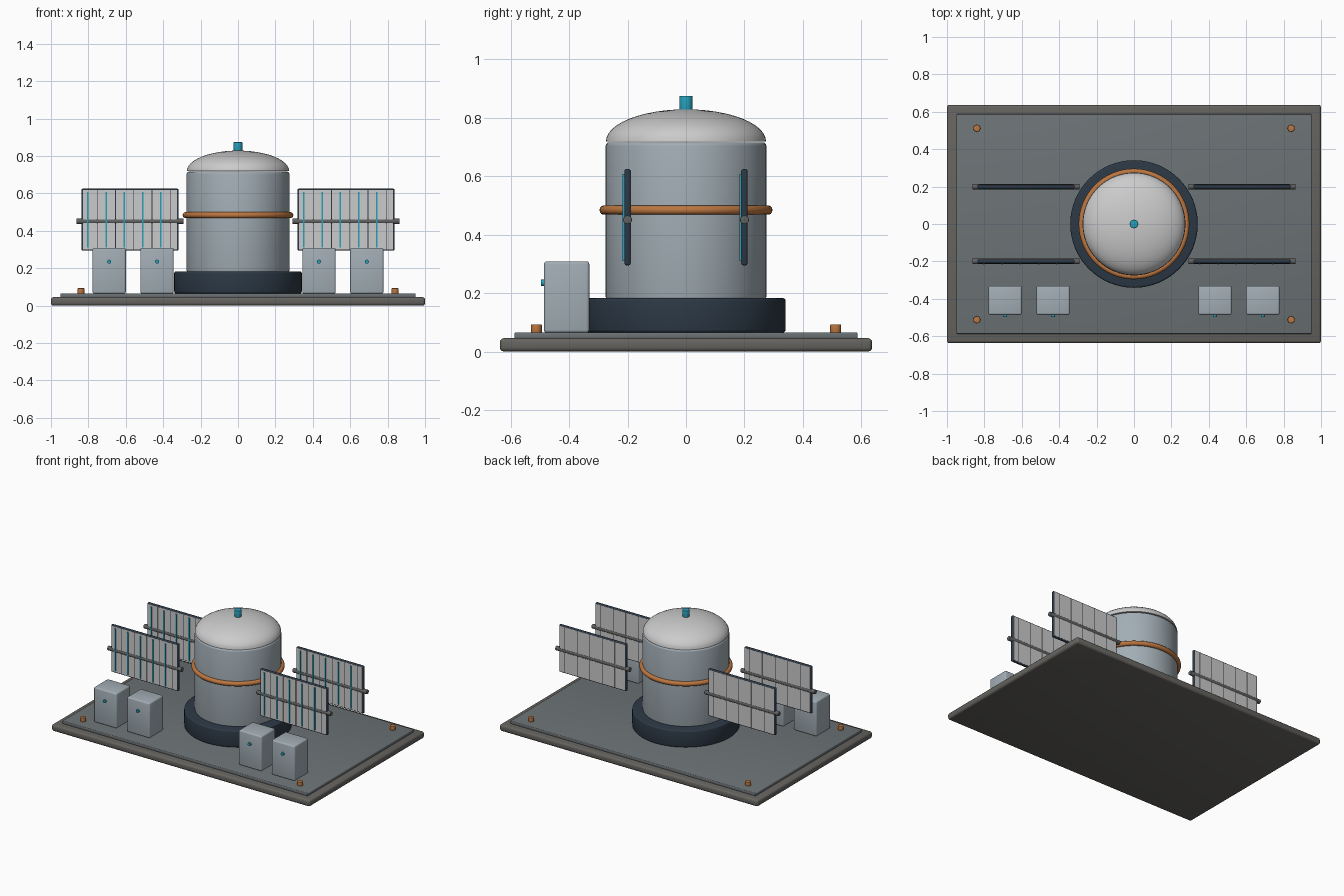
import bpy, math

if "Cube" in bpy.data.objects:
    bpy.data.objects.remove(bpy.data.objects["Cube"])


def mat(name, rgb):
    m = bpy.data.materials.new(name)
    m.diffuse_color = (*rgb, 1)
    m.use_nodes = True
    m.node_tree.nodes["Principled BSDF"].inputs["Base Color"].default_value = m.diffuse_color
    return m


STONE = mat("warm_grey", (0.13, 0.125, 0.115))
DECK = mat("deck_grey", (0.15, 0.17, 0.18))
NAVY = mat("navy", (0.025, 0.04, 0.06))
STEEL = mat("steel_blue", (0.36, 0.42, 0.46))
COPPER = mat("copper", (0.5, 0.18, 0.05))
TEAL = mat("teal", (0.02, 0.35, 0.5))
ROD = mat("rod_grey", (0.12, 0.12, 0.12))


def finish(name, m, bevel=0.0, segs=3):
    o = bpy.context.object
    o.name = name
    if m:
        o.data.materials.append(m)
    if bevel:
        b = o.modifiers.new("bevel", 'BEVEL')
        b.width, b.segments, b.limit_method = bevel, segs, 'ANGLE'
        bpy.ops.object.modifier_apply(modifier="bevel")
    bpy.ops.object.shade_smooth_by_angle(angle=math.radians(35))
    return o


def box(name, lo, hi, m=None, bevel=0.0):
    bpy.ops.mesh.primitive_cube_add(size=1, location=[(a + b) / 2 for a, b in zip(lo, hi)])
    bpy.context.object.scale = [b - a for a, b in zip(lo, hi)]
    bpy.ops.object.transform_apply(location=False, rotation=False, scale=True)
    return finish(name, m, bevel)


def cyl(name, r, length, loc, m=None, bevel=0.0, rot=(0, 0, 0), n=64):
    bpy.ops.mesh.primitive_cylinder_add(vertices=n, radius=r, depth=length, location=loc, rotation=rot)
    return finish(name, m, bevel)


# Base slab and deck
box("base_slab", (-1, -0.637, 0), (1, 0.637, 0.046), STONE, 0.014)
box("deck_plate", (-0.95, -0.587, 0.044), (0.95, 0.587, 0.066), DECK, 0.005)

# Tank on its footing
cyl("tank_footing", 0.341, 0.118, (0, 0, 0.124), NAVY, 0.01)
cyl("tank_body", 0.275, 0.54, (0, 0, 0.446), STEEL, 0.012)
bpy.ops.mesh.primitive_torus_add(major_radius=0.28, minor_radius=0.016, major_segments=64,
                                 minor_segments=14, location=(0, 0, 0.484))
finish("tank_band", COPPER)

# Dome lid lathed from a quarter ellipse
N, R = 64, 12
verts = [(0, 0, 0.11)]
for i in range(1, R + 1):
    t = math.pi / 2 * i / R
    for j in range(N):
        a = 2 * math.pi * j / N
        verts.append((0.274 * math.sin(t) * math.cos(a), 0.274 * math.sin(t) * math.sin(a), 0.11 * math.cos(t)))
faces = [(0, 1 + j, 1 + (j + 1) % N) for j in range(N)]
for i in range(R - 1):
    for j in range(N):
        k, a, b = 1 + i * N, j, (j + 1) % N
        faces.append((k + a, k + N + a, k + N + b, k + b))
faces.append(tuple(reversed(range(1 + (R - 1) * N, 1 + R * N))))
me = bpy.data.meshes.new("dome_lid")
me.from_pydata(verts, [], faces)
dome = bpy.data.objects.new("dome_lid", me)
bpy.context.collection.objects.link(dome)
dome.location.z = 0.719
bpy.ops.object.select_all(action='DESELECT')
dome.select_set(True)
bpy.context.view_layer.objects.active = dome
finish("dome_lid", None)
cyl("lid_valve", 0.023, 0.055, (0, 0, 0.847), TEAL, 0.003, n=24)

# Four panels, each with frame, cells, front strips and axle
for x0 in (-0.837, 0.317):
    for y in (-0.2, 0.2):
        box("panel_frame", (x0, y - 0.01, 0.295), (x0 + 0.52, y + 0.01, 0.625), NAVY, 0.006)
        seams = [0.006] + [0.085 + 0.0975 * k for k in range(5)] + [0.514]
        for a, b in zip(seams, seams[1:]):
            box("panel_cell", (x0 + a + 0.002, y - 0.0112, 0.301), (x0 + b - 0.002, y + 0.0112, 0.619))
        for k in range(5):
            x = x0 + 0.035 + 0.0975 * k
            box("panel_strip", (x - 0.004, y - 0.017, 0.31), (x + 0.004, y - 0.01, 0.607), TEAL)
        cyl("panel_axle", 0.015, 0.573, (math.copysign(0.577, x0), y, 0.451), ROD, 0.002,
            (0, math.pi / 2, 0), 24)

# Control cabinets with front knobs
for s in (-1, 1):
    for x in (0.433, 0.689):
        box("cabinet", (s * x - 0.089, -0.486, 0.064), (s * x + 0.089, -0.331, 0.309), STEEL, 0.01)
        cyl("cabinet_knob", 0.011, 0.016, (s * x, -0.489, 0.235), TEAL, 0, (math.pi / 2, 0, 0), 12)

# Corner bolts
for sx in (-1, 1):
    for sy in (-1, 1):
        cyl("corner_bolt", 0.019, 0.03, (sx * 0.84, sy * 0.512, 0.078), COPPER, 0.003, n=16)
